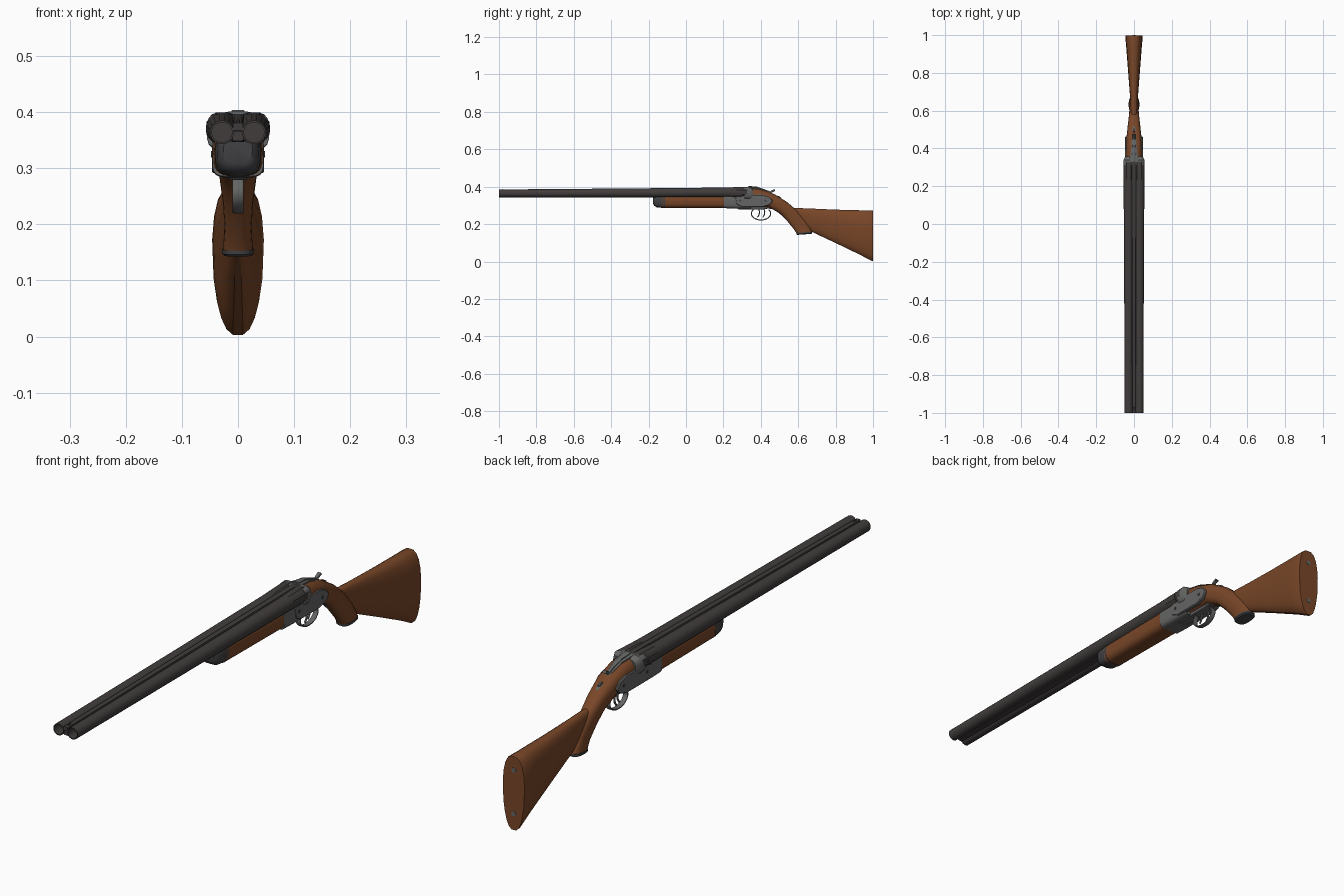
import bpy, bmesh, math
from mathutils import Vector


def mat(name, col):
    m = bpy.data.materials.new(name)
    m.diffuse_color = (*col, 1)
    return m


WOOD = mat("walnut wood", (0.19, 0.062, 0.021))
BARREL = mat("dark barrel steel", (0.052, 0.046, 0.045))
STEEL = mat("grey receiver steel", (0.125, 0.13, 0.125))
DARK = mat("blackened steel", (0.055, 0.055, 0.06))


def finish(name, bm, material, angle=35):
    bmesh.ops.recalc_face_normals(bm, faces=bm.faces)
    me = bpy.data.meshes.new(name)
    bm.to_mesh(me)
    bm.free()
    me.shade_smooth()
    me.set_sharp_from_angle(angle=math.radians(angle))
    me.materials.append(material)
    ob = bpy.data.objects.new(name, me)
    bpy.context.collection.objects.link(ob)
    return ob


def loft(name, sections, material, n=2.0, sides=16, x=0.0, taper=0.0, angle=35):
    """Superellipse rings (y, z, half width, half height, downward tilt)."""
    bm = bmesh.new()
    rings = []
    for y, z, hw, hh, a in sections:
        ring = []
        for i in range(sides):
            t = 2 * math.pi * (i + 0.5) / sides
            c, s = math.cos(t), math.sin(t)
            u = math.copysign(abs(c) ** (2 / n), c)
            v = math.copysign(abs(s) ** (2 / n), s)
            u *= 1 + taper * min(v, 0)
            ring.append(bm.verts.new((x + hw * u, y + hh * v * math.sin(a), z + hh * v * math.cos(a))))
        rings.append(ring)
    for r, q in zip(rings, rings[1:]):
        for i in range(sides):
            j = (i + 1) % sides
            bm.faces.new((r[i], r[j], q[j], q[i]))
    bm.faces.new(rings[0])
    bm.faces.new(rings[-1])
    return finish(name, bm, material, angle)


def ribbon(name, path, hw, hh, material, x=0.0, n=5):
    """Flat strip swept along a (y, z) path."""
    secs = []
    for i, (y, z) in enumerate(path):
        p, q = path[max(i - 1, 0)], path[min(i + 1, len(path) - 1)]
        w = hw[i] if isinstance(hw, list) else hw
        secs.append((y, z, w, hh, -math.atan2(q[1] - p[1], q[0] - p[0])))
    return loft(name, secs, material, n=n, sides=12, x=x)


def plate(name, profile, x0, x1, material, bevel=0.003):
    """(y, z) outline extruded across x."""
    bm = bmesh.new()
    f = bm.faces.new([bm.verts.new((x0, y, z)) for y, z in profile])
    ex = bmesh.ops.extrude_face_region(bm, geom=[f])
    bmesh.ops.translate(bm, verts=[v for v in ex["geom"] if isinstance(v, bmesh.types.BMVert)],
                        vec=(x1 - x0, 0, 0))
    bmesh.ops.bevel(bm, geom=bm.edges[:], offset=bevel, segments=1, affect='EDGES')
    return finish(name, bm, material)


def disc(name, loc, radius, depth, axis, material):
    bm = bmesh.new()
    bmesh.ops.create_cone(bm, cap_ends=True, segments=12, radius1=radius, radius2=radius, depth=depth)
    ob = finish(name, bm, material)
    ob.rotation_euler = Vector(axis).to_track_quat('Z', 'Y').to_euler()
    ob.location = loc
    return ob


# barrels with recessed bores
for side, s in (("left", -1), ("right", 1)):
    loft(f"{side}_barrel", [(-0.94, 0.364, 0.018, 0.018, 0), (-1, 0.364, 0.018, 0.018, 0),
                            (-1, 0.364, 0.0215, 0.0215, 0), (-0.3, 0.367, 0.024, 0.024, 0),
                            (0.2, 0.369, 0.027, 0.027, 0), (0.3, 0.37, 0.029, 0.029, 0)],
         BARREL, x=s * 0.0285)
    # breech fence behind each barrel
    loft(f"{side}_breech_fence", [(0.225, 0.369, 0.027, 0.027, 0), (0.245, 0.370, 0.029, 0.029, 0),
                                  (0.325, 0.371, 0.031, 0.031, 0), (0.343, 0.370, 0.024, 0.027, 0)],
         BARREL, x=s * 0.0275, sides=8, angle=25)
    loft(f"{side}_fence_back", [(0.312, 0.366, 0.030, 0.032, 0), (0.338, 0.366, 0.030, 0.034, 0),
                                (0.358, 0.360, 0.020, 0.028, 0)], STEEL, x=s * 0.026, n=3)
    # side plate and its pins
    plate(f"{side}_side_plate", [(0.262, 0.345), (0.30, 0.357), (0.41, 0.357), (0.445, 0.347),
                                 (0.464, 0.325), (0.452, 0.305), (0.41, 0.291), (0.30, 0.291),
                                 (0.27, 0.305)], s * 0.030, s * 0.0465, STEEL)
    for k, (y, z) in enumerate(((0.29, 0.325), (0.425, 0.325))):
        disc(f"{side}_plate_pin_{k}", (s * 0.0465, y, z), 0.006, 0.003, (1, 0, 0), DARK)

# ribs joining the barrels, and bead sight
loft("top_rib", [(-1, 0.374, 0.009, 0.007, 0), (0.33, 0.388, 0.011, 0.009, 0)], BARREL, n=6, sides=12)
loft("under_rib", [(-0.995, 0.357, 0.010, 0.009, 0), (0.3, 0.357, 0.016, 0.012, 0)], BARREL, n=5, sides=12)
loft("bead_sight", [(-0.985, 0.383, 0.002, 0.002, 0), (-0.98, 0.383, 0.004, 0.004, 0),
                    (-0.97, 0.383, 0.002, 0.002, 0)], DARK, sides=8)

# fore-end with dark cap
loft("fore_end", [(-0.125, 0.322, 0.041, 0.036, 0), (0.205, 0.322, 0.045, 0.036, 0)], WOOD, n=3.6, sides=20, taper=0.08)
loft("fore_end_cap", [(-0.176, 0.330, 0.026, 0.022, 0), (-0.170, 0.327, 0.033, 0.030, 0),
                      (-0.155, 0.324, 0.038, 0.035, 0), (-0.112, 0.322, 0.042, 0.037, 0)],
     DARK, n=3.4, sides=20, taper=0.08)

# receiver
loft("receiver", [(0.203, 0.322, 0.0455, 0.037, 0), (0.26, 0.321, 0.0455, 0.038, 0),
                  (0.345, 0.321, 0.0445, 0.038, 0)], STEEL, n=5, sides=20)
plate("receiver_belly", [(0.25, 0.30), (0.45, 0.30), (0.46, 0.288), (0.42, 0.279), (0.28, 0.279)],
      -0.018, 0.018, STEEL)

# wrist and pistol grip
loft("pistol_grip", [(0.338, 0.343, 0.0435, 0.053, 0), (0.39, 0.338, 0.043, 0.050, 0.1),
                     (0.455, 0.326, 0.040, 0.039, 0.36), (0.52, 0.289, 0.033, 0.036, 0.6),
                     (0.568, 0.244, 0.027, 0.039, 0.78), (0.608, 0.197, 0.024, 0.040, 0.98),
                     (0.628, 0.165, 0.026, 0.041, 1.3), (0.633, 0.151, 0.027, 0.041, 1.5)],
     WOOD, n=2.6, sides=20)
loft("grip_cap", [(0.632, 0.156, 0.0285, 0.0425, 1.5), (0.633, 0.149, 0.0285, 0.0425, 1.5),
                  (0.633, 0.145, 0.025, 0.038, 1.5)], DARK, n=2.6, sides=20)

# butt stock
loft("butt_stock", [(0.555, 0.268, 0.014, 0.018, 0), (0.60, 0.251, 0.017, 0.035, 0),
                    (0.66, 0.224, 0.020, 0.060, 0), (0.80, 0.188, 0.031, 0.090, 0),
                    (0.93, 0.155, 0.041, 0.120, 0), (0.992, 0.138, 0.0465, 0.136, 0),
                    (0.999, 0.137, 0.0445, 0.1355, 0)], WOOD, n=2.7, sides=20, taper=0.22)
for k, z in enumerate((0.222, 0.062)):
    disc(f"butt_screw_{k}", (0, 0.998, z), 0.009, 0.004, (0, 1, 0), STEEL)

# top tang plate, opening lever and thumb piece
ribbon("top_tang", [(0.33, 0.396), (0.39, 0.388), (0.45, 0.365), (0.50, 0.338), (0.53, 0.318)],
       [0.024, 0.016, 0.011, 0.009, 0.006], 0.005, STEEL)
ribbon("top_lever", [(0.335, 0.400), (0.38, 0.396), (0.43, 0.378), (0.455, 0.368)],
       [0.012, 0.009, 0.006, 0.007], 0.004, STEEL)
ribbon("lever_thumb_piece", [(0.448, 0.364), (0.458, 0.374), (0.474, 0.382)], [0.006, 0.007, 0.008], 0.005, STEEL, n=3)
ribbon("safety_slide", [(0.488, 0.350), (0.505, 0.340)], 0.005, 0.004, DARK)

# trigger guard and two triggers
cy, cz, ry, rz = 0.401, 0.256, 0.052, 0.034
arc = [(cy - ry * math.cos(t), cz - rz * math.sin(t))
       for t in [math.pi * (-0.22 + 1.44 * i / 16) for i in range(17)]]
ribbon("trigger_guard", arc, 0.0095, 0.0028, STEEL)
ribbon("guard_tail", [(0.44, 0.286), (0.47, 0.281), (0.50, 0.260), (0.525, 0.238)], 0.008, 0.003, STEEL)
for k, (y, x) in enumerate(((0.388, 0.004), (0.416, -0.004))):
    ribbon(f"trigger_{k}", [(y, 0.288), (y + 0.005, 0.266), (y + 0.003, 0.250), (y - 0.006, 0.236)],
           [0.004, 0.004, 0.0035, 0.003], 0.003, STEEL, x=x, n=3)
